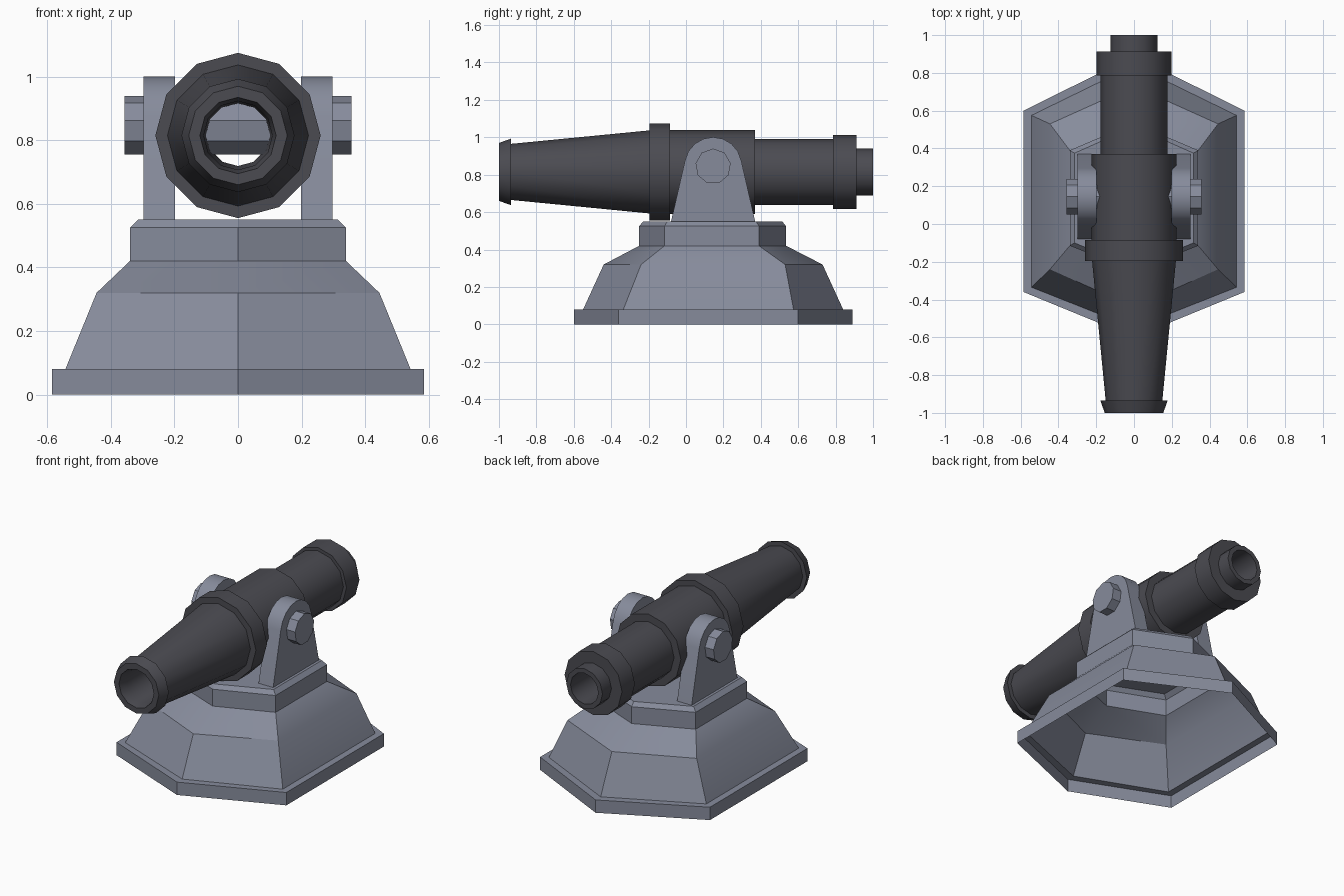
import bpy, bmesh, math

if "Cube" in bpy.data.objects:
    bpy.data.objects.remove(bpy.data.objects["Cube"])


def material(name, rgb):
    m = bpy.data.materials.new(name)
    m.diffuse_color = (*rgb, 1)
    m.use_nodes = True
    m.node_tree.nodes["Principled BSDF"].inputs["Base Color"].default_value = m.diffuse_color
    return m


STONE = material("blue_grey", (0.24, 0.26, 0.33))
IRON = material("dark_iron", (0.07, 0.07, 0.083))


def loft(name, rings, mat, cap_start=False, cap_end=False, closed=False):
    """Bridge a list of equal-length point rings into one object."""
    bm = bmesh.new()
    loops = [[bm.verts.new(p) for p in ring] for ring in rings]
    pairs = list(zip(loops, loops[1:]))
    if closed:
        pairs.append((loops[-1], loops[0]))
    for a, b in pairs:
        n = len(a)
        for i in range(n):
            j = (i + 1) % n
            bm.faces.new((a[i], a[j], b[j], b[i]))
    if cap_start:
        bm.faces.new(loops[0][::-1])
    if cap_end:
        bm.faces.new(loops[-1])
    if closed or (cap_start and cap_end):
        bmesh.ops.recalc_face_normals(bm, faces=bm.faces)
    mesh = bpy.data.meshes.new(name)
    bm.to_mesh(mesh)
    bm.free()
    mesh.materials.append(mat)
    ob = bpy.data.objects.new(name, mesh)
    bpy.context.collection.objects.link(ob)
    bpy.ops.object.select_all(action='DESELECT')
    ob.select_set(True)
    bpy.context.view_layer.objects.active = ob
    bpy.ops.object.shade_smooth_by_angle(angle=math.radians(32))
    return ob


def hexagon(z, hx, front, front_side, back_side, back):
    return [(0, front, z), (hx, front_side, z), (hx, back_side, z),
            (0, back, z), (-hx, back_side, z), (-hx, front_side, z)]


# Hollow six-sided pedestal, open underneath
loft("pedestal", [
    hexagon(0.00, 0.585, -0.60, -0.36, 0.60, 0.89),
    hexagon(0.08, 0.585, -0.60, -0.36, 0.60, 0.89),
    hexagon(0.08, 0.543, -0.55, -0.335, 0.575, 0.84),
    hexagon(0.32, 0.445, -0.44, -0.24, 0.53, 0.73),
    hexagon(0.42, 0.34, -0.25, -0.115, 0.39, 0.535),
    hexagon(0.525, 0.34, -0.25, -0.115, 0.39, 0.535),
    hexagon(0.55, 0.315, -0.23, -0.10, 0.375, 0.515),
], STONE, cap_end=True)

# Upright cheeks with rounded tops
PIVOT_Y, PIVOT_Z = 0.145, 0.848
cheek = [(-0.08, 0.55), (0.37, 0.55)]
for k in range(9):
    a = math.radians(10 + 20 * k)
    cheek.append((PIVOT_Y + 0.153 * math.cos(a), PIVOT_Z + 0.153 * math.sin(a)))
for side, label in ((1, "right"), (-1, "left")):
    loft(label + "_cheek", [[(side * x, y, z) for y, z in cheek] for x in (0.198, 0.298)],
         STONE, True, True)

# Nine-sided pivot rod crossing both cheeks
loft("pivot_rod", [[(x, PIVOT_Y + 0.095 * math.sin(math.tau * k / 9),
                     0.845 + 0.095 * math.cos(math.tau * k / 9)) for k in range(9)]
                   for x in (-0.357, 0.357)], STONE, True, True)

# Twelve-sided turned barrel: (y, radius) along the outside, then back through the bore
profile = [(-1, 0.155), (-0.935, 0.178), (-0.935, 0.150), (-0.195, 0.222), (-0.195, 0.26),
           (-0.085, 0.26), (-0.085, 0.224), (0.37, 0.224), (0.37, 0.177), (0.785, 0.177),
           (0.785, 0.198), (0.912, 0.198), (0.912, 0.125), (1, 0.125),
           (1, 0.096), (0.90, 0.096), (-0.94, 0.108), (-1, 0.12)]
loft("barrel", [[(r * math.sin(math.tau * k / 12), y, 0.815 + r * math.cos(math.tau * k / 12))
                 for k in range(12)] for y, r in profile], IRON, closed=True)
